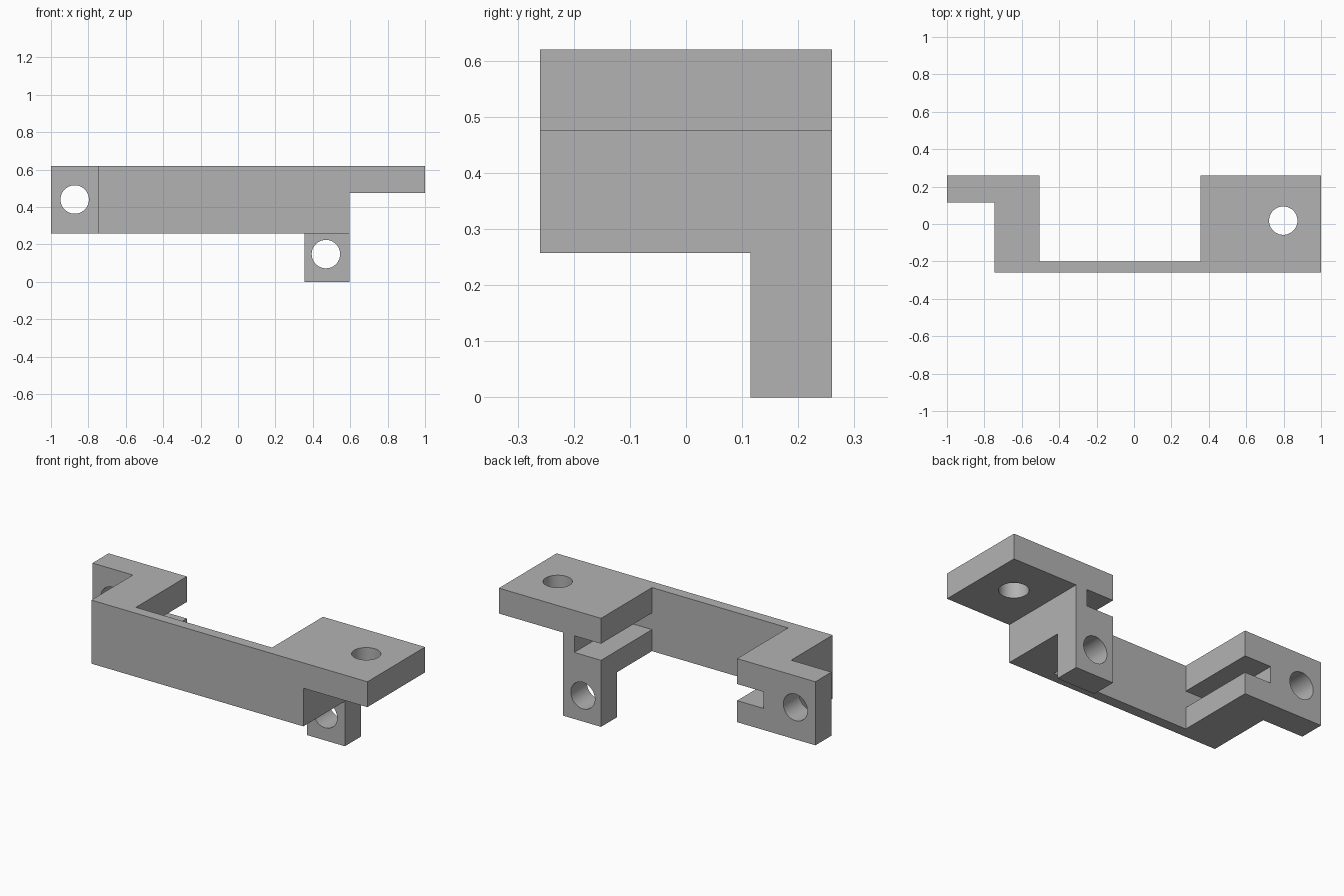
import bpy
import bmesh
from math import pi
from mathutils import Matrix, Vector

if "Cube" in bpy.data.objects:
    bpy.data.objects.remove(bpy.data.objects["Cube"], do_unlink=True)

# Shared levels
FRONT, BACK, WALL, LUG = -0.26, 0.26, -0.2, 0.115
LOW, TOP, TAB = 0.257, 0.62, 0.475
SLOT_LOW = 0.38
HOLE = 0.076

grey = bpy.data.materials.new("plain_grey")
grey.use_nodes = True
colour = (0.45, 0.45, 0.45, 1)
grey.diffuse_color = colour
grey.node_tree.nodes["Principled BSDF"].inputs["Base Color"].default_value = colour


def make_object(name, bm):
    bmesh.ops.recalc_face_normals(bm, faces=bm.faces)
    mesh = bpy.data.meshes.new(name)
    bm.to_mesh(mesh)
    bm.free()
    mesh.materials.append(grey)
    ob = bpy.data.objects.new(name, mesh)
    bpy.context.collection.objects.link(ob)
    return ob


def prism(name, points, offset):
    """Extrude a closed outline of 3D points by an offset."""
    bm = bmesh.new()
    face = bm.faces.new([bm.verts.new(p) for p in points])
    new = bmesh.ops.extrude_face_region(bm, geom=[face], use_keep_orig=True)["geom"]
    verts = [v for v in new if isinstance(v, bmesh.types.BMVert)]
    bmesh.ops.translate(bm, verts=verts, vec=Vector(offset))
    return make_object(name, bm)


def box(name, xs, ys, zs):
    outline = [(x, y, zs[0]) for x, y in
               ((xs[0], ys[0]), (xs[1], ys[0]), (xs[1], ys[1]), (xs[0], ys[1]))]
    return prism(name, outline, (0, 0, zs[1] - zs[0]))


def drill(name, centre, along_y):
    bm = bmesh.new()
    bmesh.ops.create_cone(bm, cap_ends=True, segments=48, radius1=HOLE,
                          radius2=HOLE, depth=0.4)
    turn = Matrix.Rotation(pi / 2 if along_y else 0, 4, "X")
    bm.transform(Matrix.Translation(centre) @ turn)
    return make_object(name, bm)


def cut(ob, cutter):
    """Subtract the cutter, then discard it."""
    mod = ob.modifiers.new("cut", "BOOLEAN")
    mod.operation = "DIFFERENCE"
    mod.solver = "EXACT"
    mod.object = cutter
    bpy.context.view_layer.objects.active = ob
    bpy.ops.object.modifier_apply(modifier=mod.name)
    bpy.data.objects.remove(cutter, do_unlink=True)


# Thin wall joining both brackets
wall = box("front_wall", (-0.505, 0.355), (FRONT, WALL), (LOW, TOP))

# Stepped bracket with a back flange and a side slot
steps = [(-0.745, FRONT), (-0.505, FRONT), (-0.505, BACK),
         (-1, BACK), (-1, LUG), (-0.745, LUG)]
flange = prism("flange_bracket", [(x, y, LOW) for x, y in steps], (0, 0, TOP - LOW))
cut(flange, box("slot", (-0.672, -0.4), (WALL, 0.4), (SLOT_LOW, TAB)))
cut(flange, drill("bore", (-0.873, 0.2, 0.44), True))

# Opposite bracket with a hanging lug and a matching slot
side = [(FRONT, LOW), (LUG, LOW), (LUG, 0), (BACK, 0), (BACK, TOP), (FRONT, TOP)]
lug = prism("lug_bracket", [(0.355, y, z) for y, z in side], (0.24, 0, 0))
cut(lug, box("slot", (0.2, 0.524), (WALL, 0.4), (SLOT_LOW, TAB)))
cut(lug, drill("bore", (0.47, 0.2, 0.148), True))

# Flat mounting tab
tab = box("mounting_tab", (0.595, 1), (FRONT, BACK), (TAB, TOP))
cut(tab, drill("bore", (0.798, 0.018, 0.55), False))

# Smooth bores, sharp box edges
bpy.ops.object.select_all(action="DESELECT")
for ob in (wall, flange, lug, tab):
    ob.select_set(True)
bpy.context.view_layer.objects.active = wall
bpy.ops.object.shade_smooth_by_angle(angle=pi / 6)
